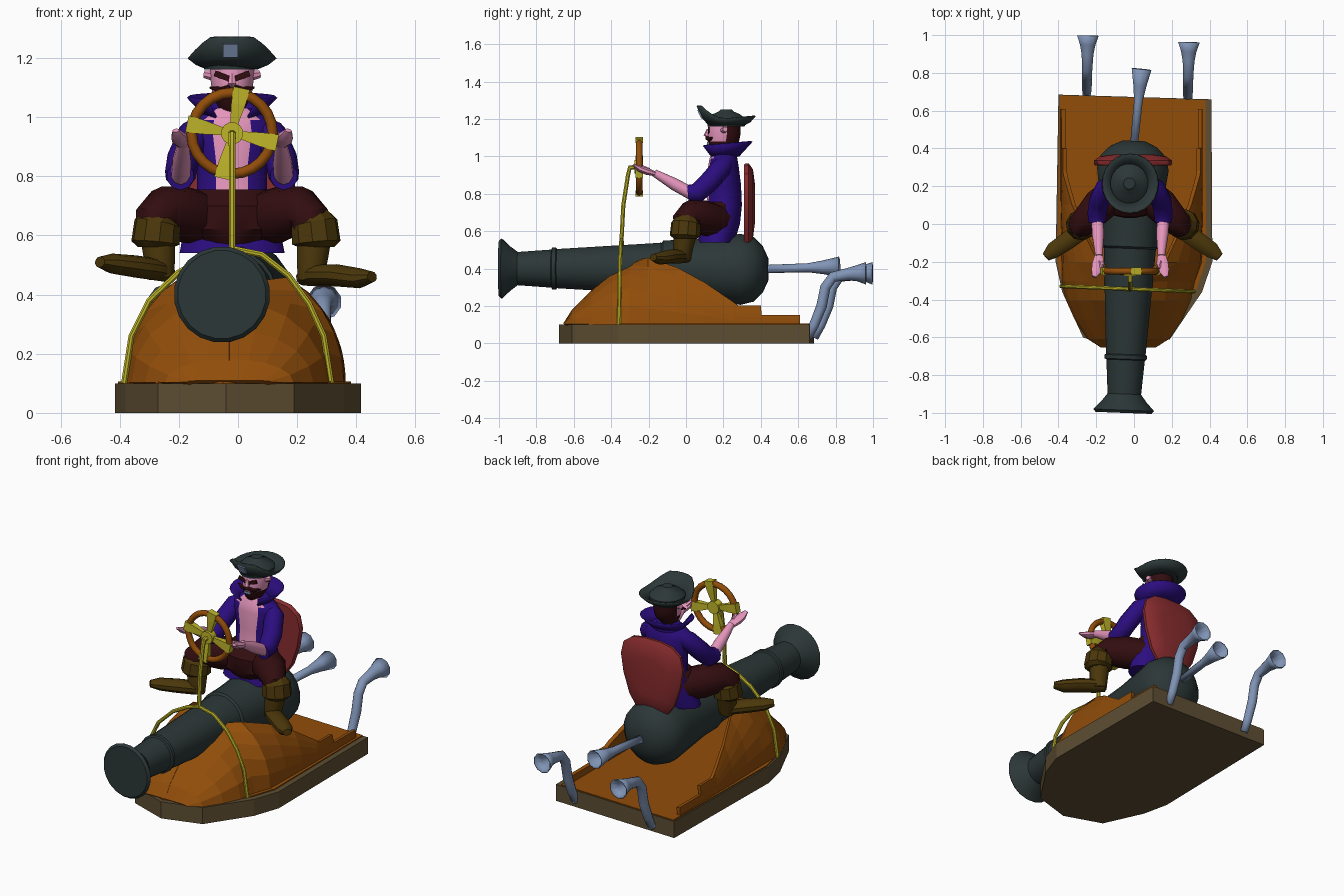
import bpy, bmesh
from math import sin, cos, pi, asin, radians
from mathutils import Vector, Matrix

cube = bpy.data.objects.get("Cube")
if cube:
    bpy.data.objects.remove(cube)


def material(name, *rgb):
    m = bpy.data.materials.new(name)
    m.use_nodes = True
    m.diffuse_color = (*rgb, 1)
    m.node_tree.nodes["Principled BSDF"].inputs["Base Color"].default_value = (*rgb, 1)
    return m


IRON = material("dark iron", .025, .038, .038)
WOOD = material("orange wood", .285, .075, .003)
PLANK = material("brown plank", .11, .075, .032)
STEEL = material("blue steel", .22, .3, .47)
RED = material("seat red", .25, .025, .027)
BRASS = material("yellow brass", .52, .46, .022)
COAT = material("coat blue", .024, .004, .21)
MAROON = material("maroon", .032, .004, .005)
LEATHER = material("boot leather", .07, .038, .003)
SKIN = material("pink skin", .78, .3, .5)


def finish(name, bm, mat, angle=40, thick=0):
    """Turn a bmesh into a named object with one colour."""
    bmesh.ops.recalc_face_normals(bm, faces=bm.faces)
    mesh = bpy.data.meshes.new(name)
    bm.to_mesh(mesh)
    bm.free()
    mesh.materials.append(mat)
    if angle:
        mesh.shade_smooth()
        mesh.set_sharp_from_angle(angle=radians(angle))
    obj = bpy.data.objects.new(name, mesh)
    bpy.context.collection.objects.link(obj)
    if thick:
        mod = obj.modifiers.new("thickness", 'SOLIDIFY')
        mod.thickness, mod.offset = thick, 0
    return obj


def grid(name, mat, rows, wrap=True, caps=True, **style):
    """Skin a list of equally long point rows."""
    bm = bmesh.new()
    rows = [[bm.verts.new(p) for p in row] for row in rows]
    n = len(rows[0])
    for a, b in zip(rows, rows[1:]):
        for i in range(n if wrap else n - 1):
            j = (i + 1) % n
            bm.faces.new((a[i], a[j], b[j], b[i]))
    if wrap and caps:
        bm.faces.new(rows[0])
        bm.faces.new(rows[-1])
    return finish(name, bm, mat, **style)


def tube(name, mat, path, n=10, squash=1, ref=None, caps=True, **style):
    """Round bar through (x, y, z, radius) points."""
    pts = [Vector(p[:3]) for p in path]
    rows, side = [], None
    for i, p in enumerate(pts):
        t = (pts[min(i + 1, len(pts) - 1)] - pts[max(i - 1, 0)]).normalized()
        if side is None:
            side = t.cross(Vector(ref or ((0, 1, 0) if abs(t.z) > .9 else (0, 0, 1))))
        side = (side - t * side.dot(t)).normalized()
        up = side.cross(t) * squash
        angles = [2 * pi * (k + .5) / n for k in range(n)]
        rows.append([p + (side * cos(a) + up * sin(a)) * path[i][3] for a in angles])
    return grid(name, mat, rows, caps=caps, **style)


def loft(name, mat, rings, cx=0, n=20, **style):
    """Upright stack of ellipses (z, centre y, radius x, radius y)."""
    return grid(name, mat, [[(cx + rx * sin(2 * pi * (k + .5) / n),
                              cy - ry * cos(2 * pi * (k + .5) / n), z)
                             for k in range(n)] for z, cy, rx, ry in rings], **style)


def prism(name, mat, outline, low, high):
    return grid(name, mat, [[(x, y, z) for x, y in outline] for z in (low, high)], angle=0)


def plate(name, mat, centre, size, turn=0, tilt=0):
    bm = bmesh.new()
    bmesh.ops.create_cube(bm, size=1)
    place = (Matrix.Translation(centre) @ Matrix.Rotation(tilt, 4, 'X')
             @ Matrix.Rotation(turn, 4, 'Y') @ Matrix.Diagonal((*size, 1)))
    bm.transform(place)
    return finish(name, bm, mat, angle=0)


def paint(obj, mat, rule):
    obj.data.materials.append(mat)
    for face in obj.data.polygons:
        if rule(face.center):
            face.material_index = len(obj.data.materials) - 1


# Boat base and deck
hull = [(-.4, .685), (-.415, -.2), (-.38, -.36), (-.27, -.6), (-.04, -.68),
        (.19, -.61), (.36, -.36), (.415, -.2), (.41, .66)]
prism("boat_base", PLANK, hull, 0, .1)
prism("deck", WOOD, [(x * .95 - .012, y - .004 if y > 0 else y * .96) for x, y in hull], .098, .106)

# Bow shell: (y, half width, dome height, rim height), one half per side
stations = [(-.645, .14, .004, 1), (-.6, .21, .075, 1), (-.5, .275, .175, 1), (-.4, .32, .27, 1),
            (-.3, .342, .325, 1), (-.2, .36, .4, .35), (-.05, .362, .405, .3),
            (.1, .365, .405, .22), (.25, .365, .41, .12), (.28, .365, .41, .1), (.4, .365, .41, .1),
            (.402, .365, .41, .05), (.61, .365, .41, .05)]
for side, label in ((1, "left"), (-1, "right")):
    rows = []
    for y, w, h, rim in stations:
        top = asin(min(1, rim / h))
        shift = -.03 if y < -.25 else -.012
        rows.append([(side * w * cos(top * k / 5) + shift, y, .1 + h * sin(top * k / 5))
                     for k in range(6)])
    grid(label + "_bow_shell", WOOD, rows, wrap=False, angle=0, thick=.022)


# Cannon body with muzzle, bands and rounded breech
def along(y, r):
    return (-.055 + .038 * (y + 1), y, .4 - .004 * (y > .1), r)


barrel = [(-1, .15), (-.985, .163), (-.94, .12), (-.9, .09), (-.72, .103), (-.715, .113), (-.695, .113),
          (-.69, .106), (-.13, .14), (-.12, .152), (0, .157), (.2, .18), (.29, .192),
          (.36, .175), (.41, .125), (.44, .06)]
tube("cannon", IRON, [along(y, r) for y, r in barrel], n=20)

# Exhaust pipes with open flared ends
horn = [(.42, .019), (.65, .021), (.73, .033), (.82, .052)]
tube("middle_pipe", STEEL, [(.1 * (y - .42), y, .385 + .03 * y, r) for y, r in horn],
     caps=False, thick=.006)
for label, x, back in (("left", .285, -.035), ("right", -.25, 0)):
    bend = [(.685, .03, .02), (.72, .1, .023), (.76, .2, .025), (.78, .3, .025),
            (.82, .355, .025), (.9, .37, .03), (.95, .375, .04), (.997, .375, .057)]
    tube(label + "_pipe", STEEL, [(x + .02 * (y - .7), y + back, z, r) for y, z, r in bend],
         caps=False, thick=.006)

# Brass arch, steering post and wheel
arch = [(-.385, .1), (-.36, .26), (-.3, .38), (-.2, .475), (-.1, .53), (-.02, .555),
        (.08, .535), (.17, .465), (.24, .37), (.29, .26), (.315, .1)]
tube("brass_arch", BRASS, [(x, -.345 - .04 * x, z, .011) for x, z in arch], n=8, ref=(0, 1, 0))
HX, HY, HZ = -.02, -.25, .945
tube("steering_post", BRASS, [(HX, -.345, .55, .012), (HX, -.335, .74, .012), (HX, -.31, .9, .012),
                              (HX, -.3, .94, .014), (HX, HY, HZ, .014)], n=8)
bpy.ops.mesh.primitive_torus_add(major_segments=24, minor_segments=8, major_radius=.137,
                                 minor_radius=.018, location=(HX, HY, HZ), rotation=(pi / 2, 0, 0))
wheel = bpy.context.object
wheel.name = "steering_wheel"
wheel.data.materials.append(WOOD)
wheel.data.shade_smooth()
tube("wheel_hub", BRASS, [(HX, HY - .025, HZ, .038), (HX, HY + .02, HZ, .038)], n=12)
for k in range(4):
    a = radians(78 + 90 * k)
    tube("wheel_spoke", BRASS, [(HX + cos(a) * d, HY, HZ + sin(a) * d, r)
                                for d, r in ((.02, .016), (.1, .034), (.156, .04))],
         n=4, squash=.7, ref=(0, 1, 0), angle=0)

# Seat back: rounded shield, bulging to the rear
half = [(.1, .53), (.15, .6), (.19, .72), (.207, .83), (.19, .905), (.13, .95), (.05, .963)]
shield = half + [(-x, z) for x, z in reversed(half)]
grid("seat_back", RED, [[(x * f - .005, y, .75 + (z - .75) * f) for x, z in shield]
                        for y, f in ((.31, .97), (.318, 1), (.335, 1), (.358, .85), (.368, .5))])

# Rider's coat with a bare chest, and trousers
CX = -.02
coat = loft("coat", COAT, [(.54, .16, .18, .1), (.64, .185, .16, .105), (.74, .205, .12, .095),
                           (.85, .205, .12, .09), (.95, .2, .145, .082), (.99, .2, .135, .075),
                           (1.03, .2, .07, .055)], cx=CX)
paint(coat, SKIN, lambda c: c.z > .72 and abs(c.x - CX) < .068 and c.y < .18)
loft("hips", MAROON, [(.565, .15, .1, .08), (.62, .14, .17, .11), (.7, .145, .17, .11),
                      (.755, .18, .12, .09)], cx=CX)

# Flared collar, open at the front
rows = []
for r, low in ((.075, .99), (.15, 1.068)):
    turn = [radians(35 + 290 * k / 16) for k in range(17)]
    rows.append([(CX + r * sin(a), .21 - r * .95 * cos(a), low - .012 * cos(a)) for a in turn])
grid("collar", COAT, rows, wrap=False, thick=.008)

# Limbs, mirrored; the rider's right foot tips up
for s, label, lift in ((1, "left", 0), (-1, "right", .02)):
    def limb(part, mat, path, cx=CX, **style):
        tube(label + part, mat, [(cx + s * x, y, z, r) for x, y, z, r in path], **style)

    limb("_sleeve", COAT, [(.09, .21, .965, .045), (.13, .19, .94, .055), (.165, .12, .86, .055),
                           (.175, .06, .805, .053), (.175, .01, .8, .047)])
    limb("_forearm", SKIN, [(.175, .04, .795, .034), (.17, -.06, .85, .033), (.165, -.17, .912, .02)])
    limb("_hand", SKIN, [(.165, -.16, .905, .022), (.17, -.21, .92, .034), (.18, -.25, .935, .028),
                         (.19, -.28, .955, .012)], n=8, squash=.6)
    limb("_thumb", SKIN, [(.16, -.2, .925, .014), (.15, -.235, .945, .009)], n=6)
    limb("_thigh", MAROON, [(.06, .19, .65, .085), (.16, .1, .67, .095), (.235, .02, .685, .08),
                            (.262, -.005, .66, .068), (.27, -.005, .6, .06)])

    # Boots
    def boot(part, path, **style):
        limb(part, LEATHER, path, cx=-.007, **style)

    boot("_boot_cuff", [(.255, .005, .66, .062), (.265, 0, .64, .08), (.272, -.005, .575, .083),
                        (.272, -.005, .56, .06)], angle=30)
    boot("_boot_shaft", [(.265, 0, .6, .062), (.258, -.015, .52, .055),
                         (.252, -.02, .445 + lift / 2, .045)])
    boot("_boot_foot", [(.225, .005, .455 + lift / 2, .033), (.27, -.035, .465 + lift, .05),
                        (.34, -.085, .465 + lift * 1.5, .05),
                        (.42, -.14, .455 + lift * 2.5, .045),
                        (.46, -.175, .46 + lift * 2.5, .025)], squash=.75)
    limb("_ear", SKIN, [(.065, .2, 1.14, .018), (.092, .21, 1.145, .014)], n=8)
    # Brow and moustache halves
    plate(label + "_brow", MAROON, (CX + s * .032, .122, 1.138), (.058, .009, .02), turn=-s * .35)
    limb("_moustache", MAROON, [(.005, .115, 1.098, .013), (.035, .125, 1.09, .012),
                                (.075, .14, 1.1, .004)], n=6)

# Head with hair and beard
head = loft("head", SKIN, [(1.0, .19, .03, .035), (1.03, .185, .045, .055), (1.06, .195, .06, .075),
                           (1.08, .2, .068, .085), (1.12, .205, .073, .088),
                           (1.16, .205, .076, .088), (1.2, .21, .07, .085)], cx=CX)
paint(head, MAROON, lambda c: c.y > .205 or c.z < 1.075)
plate("teeth", STEEL, (CX, .118, 1.07), (.04, .009, .014))
tube("nose", SKIN, [(CX, .12, 1.145, .009), (CX, .11, 1.115, .016), (CX, .125, 1.105, .012)], n=6)

# Cocked hat: crown, knob, upturned brim and badge
loft("hat_crown", IRON, [(1.16, .215, .09, .1), (1.2, .215, .1, .105), (1.225, .215, .075, .075),
                         (1.24, .215, .04, .04), (1.252, .215, .03, .03)], cx=CX - .005)
rows = []
for r, f in ((.085, 0), (.12, .4), (.148, 1)):
    row = []
    for k in range(24):
        a = 2 * pi * k / 24
        front = min(1, 1.3 * max(0, cos(a)) ** 2)
        row.append((CX + r * sin(a), .215 - r * 1.05 * cos(a),
                    1.165 + f * (.036 + .07 * front + .015 * max(0, -cos(a)))))
    rows.append(row)
grid("hat_brim", IRON, rows, caps=False, thick=.008)
plate("hat_badge", STEEL, (CX - .005, .075, 1.225), (.05, .008, .05), tilt=radians(25))
